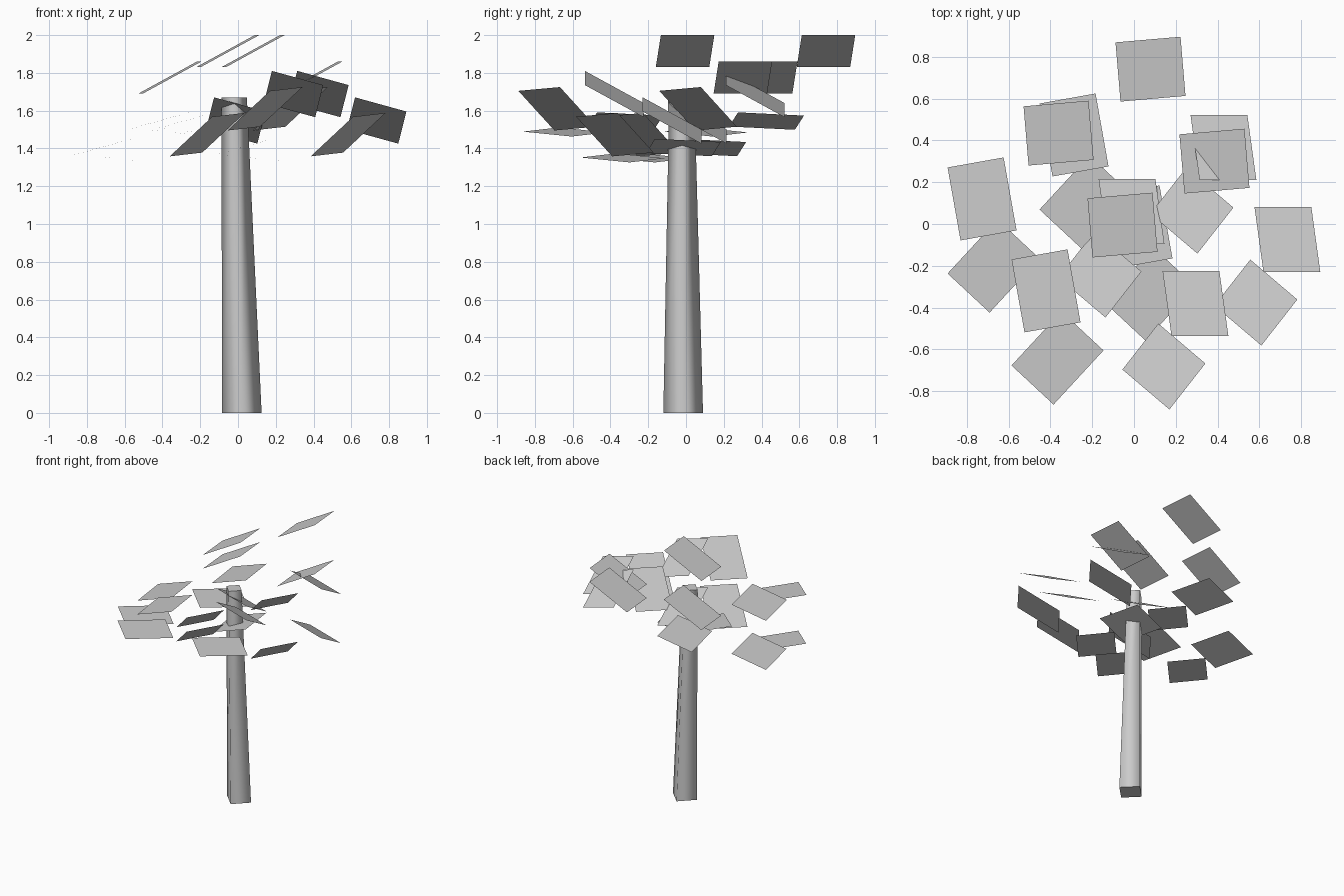
import bpy
import bmesh
from mathutils import Vector

cube = bpy.data.objects.get("Cube")
if cube:
    bpy.data.objects.remove(cube, do_unlink=True)


def make_material(name, rgb):
    mat = bpy.data.materials.new(name)
    mat.use_nodes = True
    color = (*rgb, 1.0)
    mat.diffuse_color = color
    mat.node_tree.nodes["Principled BSDF"].inputs["Base Color"].default_value = color
    return mat


grey = make_material("plain grey", (0.6, 0.6, 0.6))


def add_object(name, bm):
    mesh = bpy.data.meshes.new(name)
    bm.to_mesh(mesh)
    bm.free()
    mesh.materials.append(grey)
    obj = bpy.data.objects.new(name, mesh)
    bpy.context.collection.objects.link(obj)
    return obj


def add_trunk():
    """Tapered, diamond-section trunk with smooth sides and flat ends."""
    bm = bmesh.new()
    rings = []
    for center, r in ((Vector((0.02, -0.015, 0)), 0.105),
                      (Vector((-0.02, -0.022, 1.67)), 0.067)):
        corners = [Vector(c) * r for c in ((1, 0, 0), (0, 1, 0), (-1, 0, 0), (0, -1, 0))]
        rings.append([bm.verts.new(center + c) for c in corners])
    low, high = rings
    for i in range(4):
        j = (i + 1) % 4
        bm.faces.new((low[i], low[j], high[j], high[i])).smooth = True
    bm.faces.new(low[::-1])
    bm.faces.new(high)
    add_object("trunk", bm)


# Spacing shared by every group of four leaf cards
STEP = Vector((0.44, 0.306, 0))
LEFT_TURN = Vector((-0.306, 0.44, 0))
RIGHT_TURN = -LEFT_TURN


def add_leaf_group(name, base, u, v, side, rise):
    """Four parallel rectangular cards at the corners of a square."""
    u, v = Vector(u) / 2, Vector(v) / 2
    lift = Vector((0, 0, rise))
    bm = bmesh.new()
    for offset in (Vector(), STEP + lift, side + lift, STEP + side):
        c = Vector(base) + offset
        bm.faces.new([bm.verts.new(p) for p in (c - u - v, c + u - v, c + u + v, c - u + v)])
    add_object(name, bm)


add_trunk()

# Leaf groups, each with its own tilt
add_leaf_group("top_leaves", (-0.055, -0.005, 1.915),
               (0.311, 0.027, 0.17), (-0.024, 0.283, 0), LEFT_TURN, -0.14)
add_leaf_group("left_leaves", (-0.012, 0.06, 1.548),
               (0.272, 0, -0.075), (-0.043, 0.311, -0.17), RIGHT_TURN, 0.14)
add_leaf_group("right_front_leaves", (-0.366, -0.641, 1.487),
               (0.201, -0.187, -0.022), (0.239, 0.259, -0.026), LEFT_TURN, -0.137)
add_leaf_group("front_leaves", (0.143, -0.682, 1.61),
               (0.225, -0.191, 0.21), (0.172, 0.22, 0.02), LEFT_TURN, -0.137)
add_leaf_group("right_leaves", (-0.727, 0.12, 1.405),
               (0.268, 0.048, 0.075), (-0.062, 0.349, -0.017), RIGHT_TURN, 0.14)
